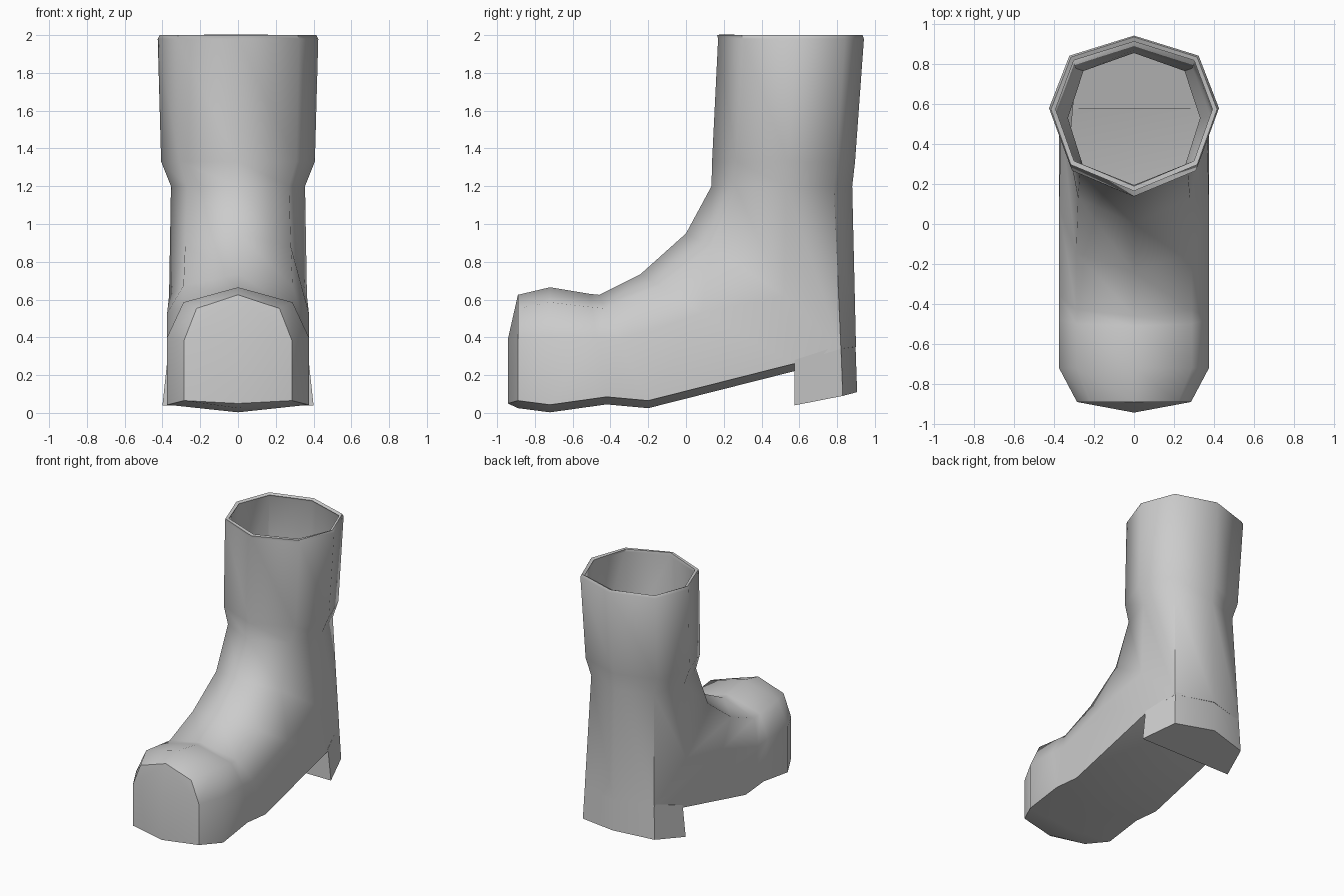
import bpy, bmesh

if "Cube" in bpy.data.objects:
    bpy.data.objects.remove(bpy.data.objects["Cube"])


def finish(name, bm, thickness=0.0):
    bmesh.ops.recalc_face_normals(bm, faces=bm.faces[:])
    mesh = bpy.data.meshes.new(name)
    bm.to_mesh(mesh)
    bm.free()
    obj = bpy.data.objects.new(name, mesh)
    bpy.context.collection.objects.link(obj)
    bpy.ops.object.select_all(action='DESELECT')
    obj.select_set(True)
    bpy.context.view_layer.objects.active = obj
    if thickness:
        mod = obj.modifiers.new("wall", 'SOLIDIFY')
        mod.thickness = thickness
        mod.offset = -1
        bpy.ops.object.modifier_apply(modifier=mod.name)
    bpy.ops.object.shade_smooth_by_angle(angle=0.9)
    return obj


def ring(top, corner, side, low, bottom):
    """Mirror a half section (front/top to back/bottom) into eight points."""
    half = [corner, side, low]
    return [top] + half + [bottom] + [(-x, y, z) for x, y, z in reversed(half)]


def shaft_ring(z, w, front, back):
    d = back - front
    return ring((0, front, z), (w * .76, front + .17 * d, z),
                (w, front + .53 * d, z), (w * .76, back - .13 * d, z), (0, back, z))


def foot_ring(ty, tz, by, bz, w):
    def at(x, t, dz=0):
        return (x, ty + (by - ty) * t, tz + (bz - tz) * t + dz)
    return ring(at(0, 0), at(w * .77, .12), at(w, .4), at(w, 1, .04), at(0, 1))


# Boot upper and sole: octagonal sections swept down the shaft and along the foot
rings = [
    shaft_ring(2.0, .415, .165, .935),
    shaft_ring(1.98, .425, .17, .942),
    shaft_ring(1.33, .407, .138, .895),
    shaft_ring(1.2, .355, .135, .88),
    ring((0, 0, .95), (.28, .13, .88), (.365, .52, .62), (.3, .82, .34), (0, .9, .35)),
    foot_ring(-.24, .735, .57, .22, .375),
    foot_ring(-.46, .625, -.2, .025, .375),
    foot_ring(-.51, .63, -.42, .045, .375),
    foot_ring(-.72, .665, -.72, .003, .375),
    foot_ring(-.89, .625, -.89, .025, .285),
]
bm = bmesh.new()
loops = [[bm.verts.new(p) for p in r] for r in rings]
for a, b in zip(loops, loops[1:]):
    for i in range(8):
        j = (i + 1) % 8
        bm.faces.new((a[i], a[j], b[j], b[i]))

# Toe front: two centre points bulging forward
v = loops[-1]
hi = bm.verts.new((0, -.943, .39))
lo = bm.verts.new((0, -.943, .05))
for c, s, l in ((1, 2, 3), (7, 6, 5)):
    bm.faces.new((v[0], v[c], v[s], hi))
    bm.faces.new((v[s], v[l], lo, hi))
    bm.faces.new((v[l], v[4], lo))
finish("boot", bm, .025)

# Heel block: half octagon, flaring slightly to a tilted base
heel_top = [(.374, .575, .28), (.298, .82, .36), (0, .897, .37)]
heel_base = [(.4, .575, .04), (.31, .83, .09), (0, .906, .11)]
bm = bmesh.new()
tops, bases = [[bm.verts.new(p) for p in pts + [(-x, y, z) for x, y, z in pts[1::-1]]]
               for pts in (heel_top, heel_base)]
for i in range(5):
    j = (i + 1) % 5
    bm.faces.new((tops[i], tops[j], bases[j], bases[i]))
bm.faces.new(tops)
bm.faces.new(bases)
finish("heel", bm)
